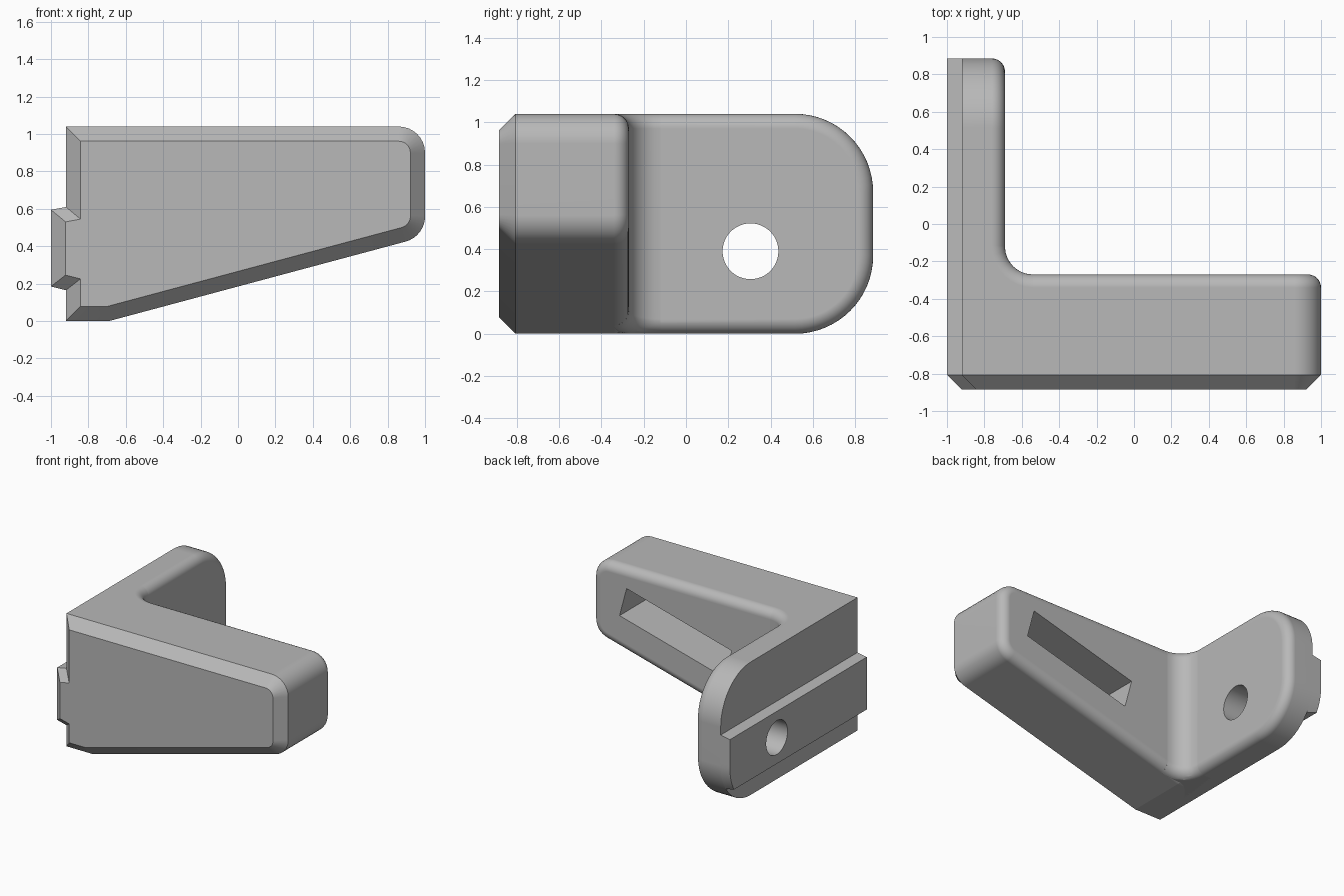
import bpy, bmesh, math
from mathutils import Vector, Matrix

cube = bpy.data.objects.get("Cube")
if cube:
    bpy.data.objects.remove(cube, do_unlink=True)

grey = bpy.data.materials.new("plain grey")
grey.use_nodes = True
grey.diffuse_color = (0.48, 0.48, 0.48, 1)
grey.node_tree.nodes["Principled BSDF"].inputs["Base Color"].default_value = grey.diffuse_color

HEIGHT, FRONT, BACK = 1.04, -0.885, 0.885
WALL_X, INNER_X, INNER_Y = -0.92, -0.69, -0.27
SLOPE = math.tan(math.radians(15))
ROUND, CHAMFER, STEPS = 0.07, 0.078, 8
END_R = 0.37


def rounded(corners, steps=STEPS):
    """Counter-clockwise outline from (u, v, radius) corners."""
    out = []
    for i, (u, v, r) in enumerate(corners):
        p = Vector((u, v))
        if r == 0:
            out.append(p)
            continue
        a = (Vector(corners[i - 1][:2]) - p).normalized()
        b = (Vector(corners[(i + 1) % len(corners)][:2]) - p).normalized()
        half = a.angle(b) / 2
        centre = p + (a + b).normalized() * r / math.sin(half)
        start = p + a * r / math.tan(half) - centre
        turn = math.pi - 2 * half
        out += [centre + Matrix.Rotation(turn * k / steps, 2) @ start for k in range(steps + 1)]
    return out


def inset(points, d):
    """Move every side of a counter-clockwise outline inward by d."""
    out = []
    for i, p in enumerate(points):
        a = (p - points[i - 1]).normalized()
        b = (points[(i + 1) % len(points)] - p).normalized()
        na, nb = Vector((-a.y, a.x)), Vector((-b.y, b.x))
        out.append(p + (na + nb) * d / (1 + na.dot(nb)))
    return out


def round_over():
    """Pairs of (inset, travel) along a quarter round."""
    for k in range(STEPS + 1):
        t = math.pi / 2 * k / STEPS
        yield ROUND * (1 - math.cos(t)), ROUND * math.sin(t)


def loft(name, rings):
    bm = bmesh.new()
    rows = [[bm.verts.new(p) for p in ring] for ring in rings]
    n = len(rows[0])
    for low, high in zip(rows, rows[1:]):
        for i in range(n):
            j = (i + 1) % n
            bm.faces.new((low[i], low[j], high[j], high[i]))
    bm.faces.new(rows[0][::-1])
    bm.faces.new(rows[-1])
    bmesh.ops.recalc_face_normals(bm, faces=bm.faces)
    mesh = bpy.data.meshes.new(name)
    bm.to_mesh(mesh)
    bm.free()
    mesh.materials.append(grey)
    obj = bpy.data.objects.new(name, mesh)
    bpy.context.collection.objects.link(obj)
    return obj


def activate(obj):
    bpy.ops.object.select_all(action="DESELECT")
    obj.select_set(True)
    bpy.context.view_layer.objects.active = obj


def cut(obj, cutter):
    mod = obj.modifiers.new("cut", "BOOLEAN")
    mod.operation, mod.solver, mod.object = "DIFFERENCE", "EXACT", cutter
    activate(obj)
    bpy.ops.object.modifier_apply(modifier=mod.name)


# Tapered arm: chamfered at the front, rounded at the back
arm_outline = rounded([
    (WALL_X, 0, 0), (INNER_X, 0, 0), (1, SLOPE * (1 - INNER_X), 0.14), (1, HEIGHT, 0.14),
    (WALL_X, HEIGHT, 0), (WALL_X, 0.61, 0), (-1, 0.595, 0), (-1, 0.185, 0), (WALL_X, 0.165, 0)])
stations = [(CHAMFER, FRONT), (0, FRONT + CHAMFER)]
stations += [(d, INNER_Y - ROUND + t) for d, t in round_over()]
arm = loft("arm", [[(p.x, y, p.y) for p in inset(arm_outline, d)] for d, y in stations])

# Wall plate with a round end and a rounded inner edge
plate_outline = rounded([(-0.5, 0, 0), (BACK, 0, END_R), (BACK, HEIGHT, END_R),
                         (-0.5, HEIGHT, 0)], 16)
stations = [(0, WALL_X)] + [(d, INNER_X - ROUND + t) for d, t in round_over()]
plate = loft("wall_plate", [[(x, p.x, p.y) for p in inset(plate_outline, d)] for d, x in stations])


# Dovetail rail on the outside of the plate, following its round end
def rail_ring(x, low, high):
    ring = [(x, -0.6, low)]
    for k in range(17):
        z = low + (high - low) * k / 16
        drop = max(0, END_R - z)
        ring.append((x, BACK - END_R + math.sqrt(END_R ** 2 - drop ** 2), z))
    return ring + [(x, -0.6, high)]


rail = loft("rail", [rail_ring(WALL_X, 0.165, 0.61), rail_ring(-1, 0.185, 0.595)])

# Concave inner corner between arm and plate
FILLET = 0.15
cx, cy = INNER_X + FILLET, INNER_Y + FILLET


def corner_ring(d, z, share):
    ring = [(-0.85, -0.45), (cx, -0.45)]
    for k in range(STEPS + 1):
        t = math.pi / 2 * (3 - k / STEPS)
        ring.append((cx + (FILLET + d) * math.cos(t), cy + (FILLET + d) * math.sin(t)))
    ring.append((-0.85, cy))
    return [(x, y, z + share * SLOPE * max(0, x - INNER_X)) for x, y in ring]


quarter = list(round_over())
levels = [corner_ring(d, ROUND - t, 1) for d, t in reversed(quarter)]
levels += [corner_ring(d, HEIGHT - ROUND + t, 0) for d, t in quarter]
corner = loft("inner_corner", levels)

# Slanted pocket in the back of the arm
along = Vector((1, SLOPE)).normalized()
across = Vector((-along.y, along.x))
middle = Vector((0.28, 0.645))
pocket = [middle + along * a * 0.47 + across * b * 0.118
          for a, b in ((-1, -1), (1, -1), (1, 1), (-1, 1))]
pocket_cutter = loft("pocket_cutter", [[(p.x, y, p.y) for p in pocket] for y in (-0.72, 0)])
cut(arm, pocket_cutter)

# Screw hole through plate and rail
circle = [(0.305 + 0.132 * math.cos(math.tau * k / 48), 0.39 + 0.132 * math.sin(math.tau * k / 48))
          for k in range(48)]
hole_cutter = loft("hole_cutter", [[(x, y, z) for y, z in circle] for x in (-1.2, -0.5)])
cut(plate, hole_cutter)
cut(rail, hole_cutter)
for helper in (pocket_cutter, hole_cutter):
    bpy.data.objects.remove(helper, do_unlink=True)

# Smooth rounds, crisp edges
for part in (arm, plate, rail, corner):
    activate(part)
    bpy.ops.object.shade_smooth_by_angle(angle=math.radians(13))
    mod = part.modifiers.new("flat_face_normals", "WEIGHTED_NORMAL")
    mod.keep_sharp = True
